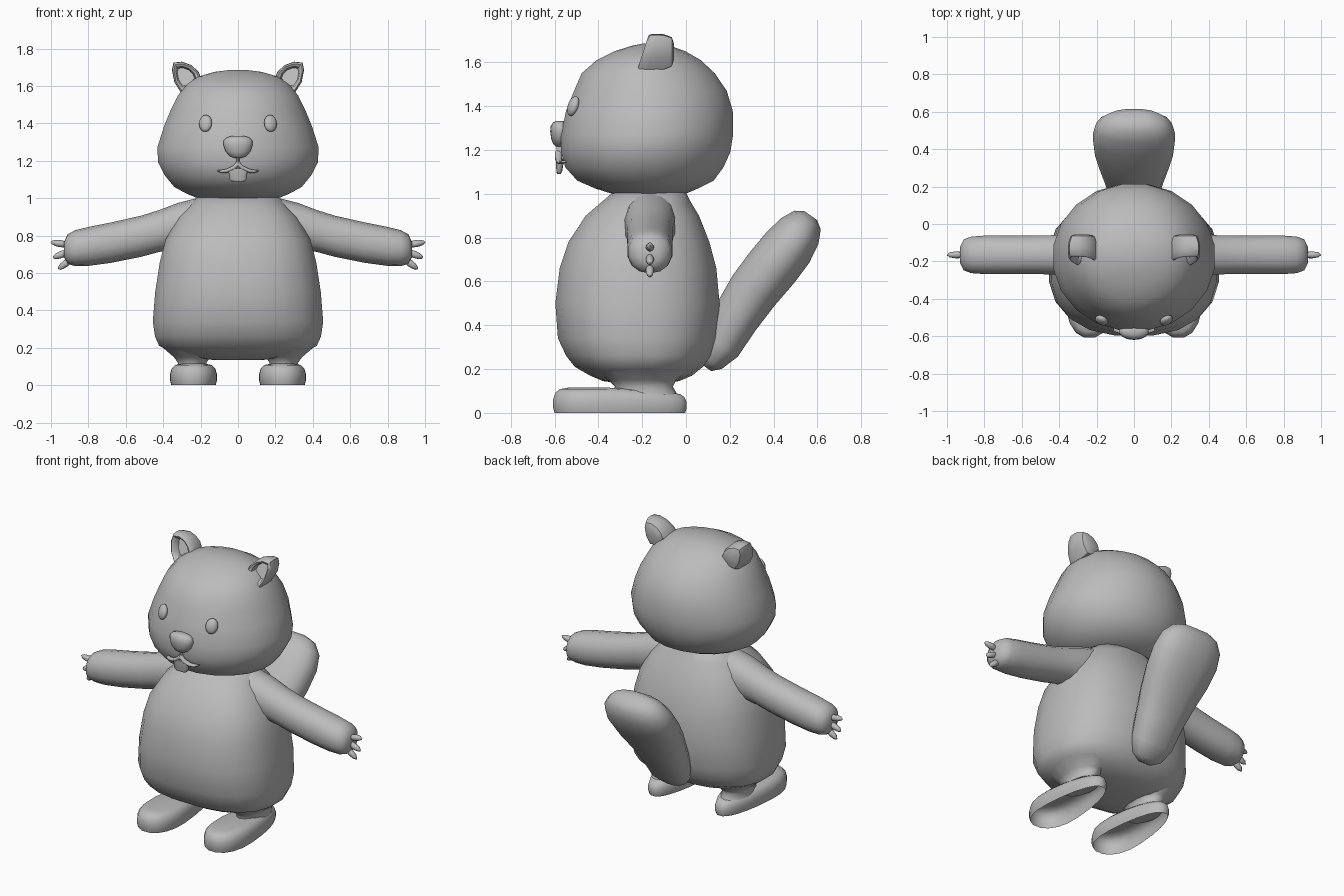
import bpy, bmesh, math
from mathutils import Vector, Matrix

if "Cube" in bpy.data.objects:
    bpy.data.objects.remove(bpy.data.objects["Cube"])

fur = bpy.data.materials.new("plain_grey")
fur.diffuse_color = (0.5, 0.5, 0.5, 1)
fur.use_nodes = True
fur.node_tree.nodes["Principled BSDF"].inputs["Base Color"].default_value = fur.diffuse_color


def finish(name, bm, angle=60):
    bmesh.ops.recalc_face_normals(bm, faces=bm.faces)
    me = bpy.data.meshes.new(name)
    bm.to_mesh(me)
    bm.free()
    me.materials.append(fur)
    ob = bpy.data.objects.new(name, me)
    bpy.context.collection.objects.link(ob)
    bpy.ops.object.select_all(action='DESELECT')
    ob.select_set(True)
    bpy.context.view_layer.objects.active = ob
    bpy.ops.object.shade_smooth_by_angle(angle=math.radians(angle))
    return ob


def skin(bm, rings, cap_start=True, cap_end=True):
    """Bridge rings of points into a tube, with optional end caps."""
    vs = [[bm.verts.new(p) for p in r] for r in rings]
    n = len(vs[0])
    for a, b in zip(vs, vs[1:]):
        for i in range(n):
            j = (i + 1) % n
            bm.faces.new((a[i], a[j], b[j], b[i]))
    if cap_start:
        bm.faces.new(vs[0][::-1])
    if cap_end:
        bm.faces.new(vs[-1])


def oval(c, u, v, ru, rv, n=16, e=2.0):
    """Superellipse ring around c in the plane of u and v."""
    c, u, v, pts = Vector(c), Vector(u), Vector(v), []
    for i in range(n):
        t = 2 * math.pi * (i + 0.5) / n
        x, y = math.cos(t), math.sin(t)
        pts.append(c + u * ru * math.copysign(abs(x) ** (2 / e), x)
                   + v * rv * math.copysign(abs(y) ** (2 / e), y))
    return pts


def stack(name, levels, e=2.0, n=20, x=0.0, caps=(True, True)):
    """Loft of levels (z, half width, front y, back y)."""
    bm = bmesh.new()
    skin(bm, [oval((x, (f + b) / 2, z), (1, 0, 0), (0, 1, 0), w, (b - f) / 2, n, e)
              for z, w, f, b in levels], *caps)
    return finish(name, bm)


def ball(name, loc, size, rot=(0, 0, 0), seg=12, rings=8):
    bm = bmesh.new()
    bmesh.ops.create_uvsphere(bm, u_segments=seg, v_segments=rings, radius=1)
    r = Matrix.Rotation(rot[2], 4, 'Z') @ Matrix.Rotation(rot[1], 4, 'Y') @ Matrix.Rotation(rot[0], 4, 'X')
    bm.transform(Matrix.Translation(loc) @ r @ Matrix.Diagonal((*size, 1)))
    return finish(name, bm)


# Head and torso
stack("head", [(1.0, .22, -.34, 0), (1.025, .28, -.42, .06), (1.06, .345, -.5, .13),
               (1.12, .395, -.555, .175), (1.19, .432, -.575, .207), (1.27, .437, -.575, .22),
               (1.38, .402, -.552, .218), (1.47, .365, -.515, .19), (1.55, .325, -.48, .135),
               (1.61, .275, -.41, .07), (1.65, .215, -.33, .0), (1.675, .13, -.25, -.07),
               (1.685, .05, -.2, -.12)])
stack("torso", [(.135, .13, -.3, -.1), (.145, .24, -.38, -.03), (.17, .34, -.44, .03),
                (.21, .425, -.51, .08), (.26, .448, -.55, .115), (.34, .46, -.588, .142),
                (.5, .447, -.6, .157), (.66, .422, -.58, .142), (.78, .39, -.54, .11),
                (.9, .32, -.46, .062), (.96, .26, -.39, .025), (1.01, .215, -.33, 0)], e=2.5)

# Paddle tail, rings across a slanted axis: (y, z, half width, half thickness)
bm = bmesh.new()
d = Vector((0, .58, .815))
skin(bm, [oval((0, y, z), (1, 0, 0), (0, -d.z, d.y), w, t, 16, 2.3) for y, z, w, t in
          [(.095, .205, .04, .025), (.115, .235, .10, .06), (.16, .31, .135, .095),
           (.23, .44, .155, .11), (.31, .56, .185, .12), (.39, .66, .212, .125),
           (.465, .755, .222, .122), (.52, .83, .205, .105), (.555, .88, .155, .075),
           (.57, .9, .08, .035)]])
finish("tail", bm)

for s, side in ((1, "left"), (-1, "right")):
    # Arm, rings along x: (x, middle z, half depth, half height)
    bm = bmesh.new()
    skin(bm, [oval((s * x, -.165, z), (0, 1, 0), (0, 0, 1), ry, rz, 14, 2.2) for x, z, ry, rz in
              [(.2, .875, .12, .13), (.32, .85, .118, .125), (.42, .825, .108, .112),
               (.52, .796, .105, .11), (.68, .762, .105, .108), (.8, .742, .105, .104),
               (.87, .733, .1, .096), (.91, .728, .085, .08), (.93, .725, .045, .042)]])
    finish(side + "_arm", bm)

    # Claws fanned out in the vertical plane
    for k, (x, z, tilt) in enumerate([(.95, .757, -.15), (.942, .7, .38), (.92, .652, .65)]):
        ball(f"{side}_claw_{k}", (s * x, -.165, z), (.052, .019, .019), (0, s * tilt, 0), 8, 6)

    # Foot: flat-bottomed open shell, wide at the toes
    bm = bmesh.new()
    rings = []
    for z, k in ((0, .95), (.025, 1), (.06, 1), (.09, .93), (.108, .78), (.115, .5)):
        ring = []
        for p in oval((0, 0, 0), (1, 0, 0), (0, 1, 0), .14, .308, 20, 2.4):
            taper = 1 - .36 * max(0, (p.y + .2) / .5)
            heel = 1 - .2 * max(0, p.y / .3)
            ring.append((s * (.238 + p.x * taper * k), -.302 + p.y * (1 - (1 - k) * .45), z * heel))
        rings.append(ring)
    skin(bm, rings, False, True)
    finish(side + "_foot", bm)

    # Short flared leg
    stack(side + "_leg", [(.085, .085, -.33, -.04), (.12, .078, -.325, -.06),
                          (.15, .1, -.355, -.045), (.2, .16, -.42, .02)], x=s * .245, n=14)

    # Cupped ear: back dome, rim, then the hollow
    outline = [(.195, 1.635), (.21, 1.675), (.25, 1.712), (.3, 1.73), (.345, 1.725),
               (.353, 1.685), (.34, 1.62), (.305, 1.565), (.25, 1.57)]
    cx, cz = .285, 1.65
    bm = bmesh.new()
    rings = []
    for k, y in ((.45, -.055), (.8, -.065), (.97, -.1), (1, -.15), (.97, -.188), (.86, -.195), (.68, -.185), (.58, -.145)):
        rings.append([(s * (cx + (a - cx) * k), y + (1.65 - b) * -.15 * (y < -.14), cz + (b - cz) * k)
                      for a, b in outline])
    for r in rings[3:]:
        r[:] = [(a, y + (b - 1.65) * .15, b) for a, y, b in r]
    skin(bm, rings)
    finish(side + "_ear", bm, 45)

    # Eye
    ball(side + "_eye", (s * .174, -.515, 1.4), (.037, .022, .047), (-.3, s * .15, s * .38))

    # Mouth corner: tapered strip curling outward and up
    bm = bmesh.new()
    skin(bm, [oval((s * x, y, z), (0, 1, 0), (0, 0, 1), .016, h, 8) for x, y, z, h in
              [(0, -.582, 1.185, .02), (.025, -.582, 1.162, .014), (.06, -.576, 1.146, .011),
               (.09, -.567, 1.143, .009), (.11, -.558, 1.147, .004)]])
    finish(side + "_mouth", bm)

# Nose: wide rounded top, narrow bottom
bm = bmesh.new()
skin(bm, [oval((0, -.575, z), (1, 0, 0), (0, 1, 0), w, t, 14) for z, w, t in
          [(1.215, .02, .018), (1.225, .045, .03), (1.25, .068, .04), (1.285, .08, .045),
           (1.31, .078, .042), (1.325, .062, .032), (1.333, .03, .015)]])
finish("nose", bm)

# Crease under the nose and front tooth
stack("lip_crease", [(1.17, .012, -.592, -.56), (1.225, .006, -.592, -.56)], n=8)
stack("tooth", [(1.09, .035, -.588, -.572), (1.1, .046, -.592, -.565), (1.16, .054, -.594, -.555)], e=3, n=12)
